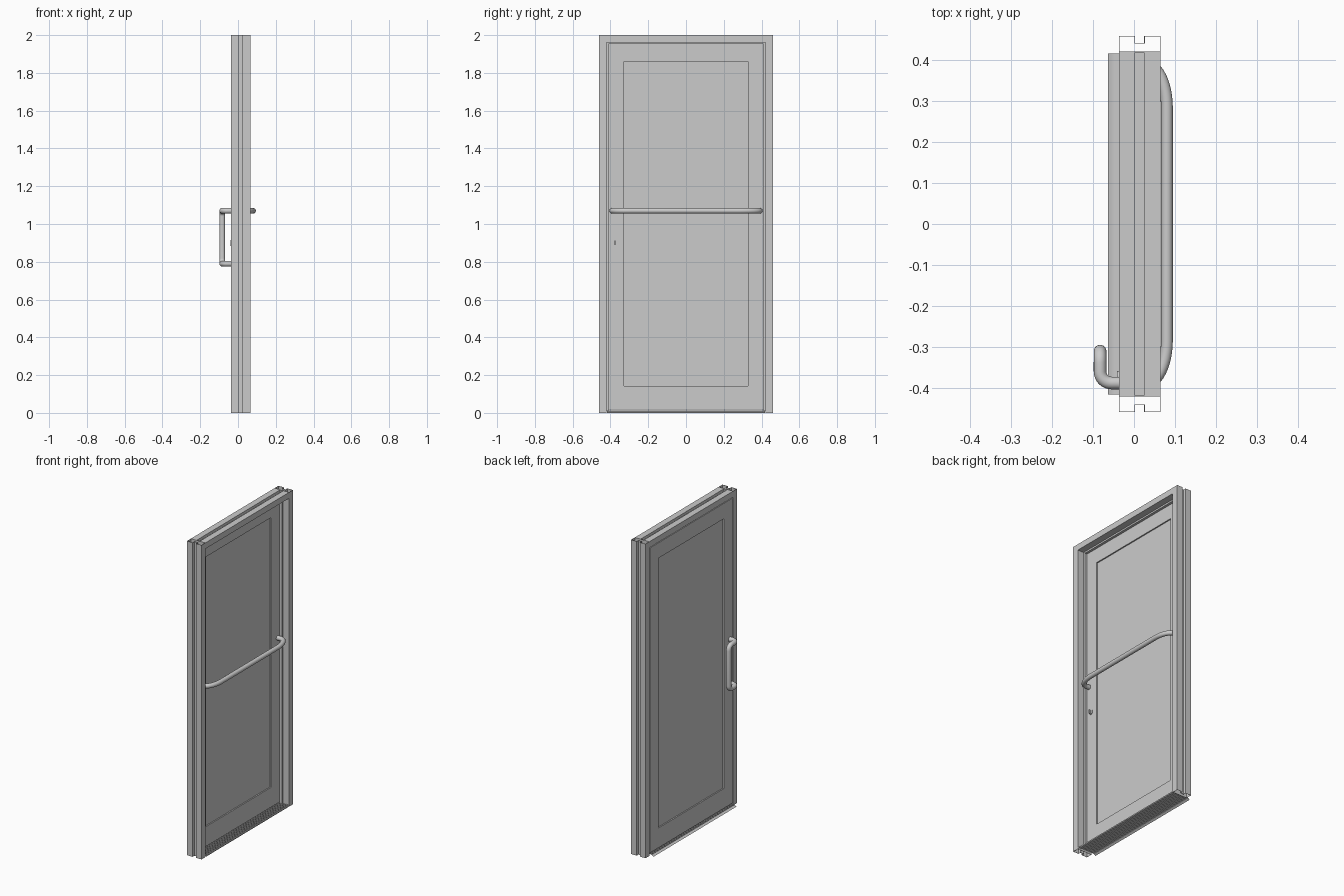
import bpy, bmesh, math
from mathutils import Vector

if "Cube" in bpy.data.objects:
    bpy.data.objects.remove(bpy.data.objects["Cube"])

metal = bpy.data.materials.new("light_grey")
metal.diffuse_color = (0.6, 0.6, 0.6, 1)
metal.use_nodes = True
metal.node_tree.nodes["Principled BSDF"].inputs["Base Color"].default_value = metal.diffuse_color


def finish(name, bm):
    bmesh.ops.recalc_face_normals(bm, faces=bm.faces)
    me = bpy.data.meshes.new(name)
    bm.to_mesh(me)
    bm.free()
    ob = bpy.data.objects.new(name, me)
    bpy.context.collection.objects.link(ob)
    me.materials.append(metal)
    return ob


def box(name, x, y, z):
    bm = bmesh.new()
    bmesh.ops.create_cube(bm, size=1)
    for v in bm.verts:
        v.co = [a + (b - a) * (c + 0.5) for (a, b), c in zip((x, y, z), v.co)]
    return finish(name, bm)


def extrude(name, profile, place, a, b, wall=0.0):
    """Open-ended extrusion of a closed profile; place(u, v, w) gives the point."""
    bm = bmesh.new()
    lo = [bm.verts.new(place(u, v, a)) for u, v in profile]
    hi = [bm.verts.new(place(u, v, b)) for u, v in profile]
    n = len(profile)
    for i in range(n):
        j = (i + 1) % n
        bm.faces.new((lo[i], lo[j], hi[j], hi[i]))
    ob = finish(name, bm)
    mod = ob.modifiers.new("wall", 'SOLIDIFY')
    mod.thickness = wall
    mod.offset = -1
    return ob


def rounded(points, radius, steps=8):
    """Path through points with its inner corners rounded."""
    pts = [Vector(p) for p in points]
    out = [pts[0]]
    for p, q, r in zip(pts, pts[1:], pts[2:]):
        a = q + (p - q).normalized() * radius
        b = q + (r - q).normalized() * radius
        c = a + b - q
        for i in range(steps + 1):
            t = math.pi / 2 * i / steps
            out.append(c + (a - c) * math.cos(t) + (b - c) * math.sin(t))
    return out + [pts[-1]]


def tube(name, path, radius, sides=20):
    bm = bmesh.new()
    rings = []
    ref = None
    for i, p in enumerate(path):
        d = (path[min(i + 1, len(path) - 1)] - path[max(i - 1, 0)]).normalized()
        ref = d.orthogonal() if ref is None else ref - d * ref.dot(d)
        ref.normalize()
        side = d.cross(ref)
        rings.append([bm.verts.new(p + radius * (ref * math.cos(t) + side * math.sin(t)))
                      for t in (2 * math.pi * k / sides for k in range(sides))])
    for r, s in zip(rings, rings[1:]):
        for k in range(sides):
            m = (k + 1) % sides
            bm.faces.new((r[k], r[m], s[m], s[k]))
    bm.faces.new(rings[0])
    bm.faces.new(rings[-1])
    ob = finish(name, bm)
    for f in ob.data.polygons:
        f.use_smooth = len(f.vertices) == 4
    return ob


# Frame: hollow section with a groove along its outer side (x, distance from centre)
def section(inner, outer):
    groove = outer - 0.017
    return [(-0.037, inner), (0.065, inner), (0.065, outer), (0.025, outer),
            (0.025, groove), (0.003, groove), (0.003, outer), (-0.037, outer)]


for side, s in (("left", -1), ("right", 1)):
    extrude(side + "_jamb", section(0.42, 0.46), lambda u, v, w: (u, s * v, w), 0, 2, 0.002)
    box(side + "_stop", (0.006, 0.022), sorted((s * 0.409, s * 0.42)), (0.012, 1.96))
extrude("head", section(1.962, 2.0), lambda u, v, w: (u, w, v), -0.42, 0.42, 0.002)
box("head_stop", (0.006, 0.022), (-0.409, 0.409), (1.952, 1.962))

# Door leaf: stiles, rails and a slightly recessed panel
X = (-0.037, 0.005)
for side, s in (("left", -1), ("right", 1)):
    box(side + "_stile", X, sorted((s * 0.327, s * 0.417)), (0.017, 1.958))
box("top_rail", X, (-0.327, 0.327), (1.86, 1.958))
box("bottom_rail", X, (-0.327, 0.327), (0.017, 0.143))
box("glass", (-0.029, -0.003), (-0.327, 0.327), (0.143, 1.86))

# Threshold: thin ribbed plate, open underneath
ribs = [(-0.063, 0.0), (-0.055, 0.006)]
for i in range(19):
    x = -0.05 + i * 0.006
    ribs += [(x, 0.009), (x, 0.012), (x + 0.003, 0.012), (x + 0.003, 0.009)]
ribs += [(0.065, 0.006), (0.065, 0.0)]
bm = bmesh.new()
rows = [[bm.verts.new((x, y, z)) for x, z in ribs] for y in (-0.417, 0.417)]
for i in range(len(ribs) - 1):
    bm.faces.new((rows[0][i], rows[0][i + 1], rows[1][i + 1], rows[1][i]))
threshold = finish("threshold", bm)

# Push bar: straight across the door, sweeping back into it at both ends
half = [Vector((0.0275 + 0.053 * math.cos(t), 0.285 + 0.106 * math.sin(t), 1.07))
        for t in (math.pi / 2 * i / 12 for i in range(13))]
half.append(Vector((0.004, 0.391, 1.07)))
other = [Vector((p.x, -p.y, p.z)) for p in reversed(half)]
tube("push_bar", other + half, 0.0145)

# Offset pull handle
tube("pull_handle", rounded([(-0.036, -0.389, 1.07), (-0.083, -0.389, 1.07), (-0.083, -0.311, 1.07),
                             (-0.083, -0.311, 0.79), (-0.083, -0.389, 0.79), (-0.036, -0.389, 0.79)],
                            0.028), 0.0155)

# Lock cylinder on both faces
tube("lock_cylinder", [Vector((-0.041, -0.375, 0.9)), Vector((0.009, -0.375, 0.9))], 0.016)
box("thumb_turn", (0.009, 0.02), (-0.378, -0.372), (0.888, 0.912))
